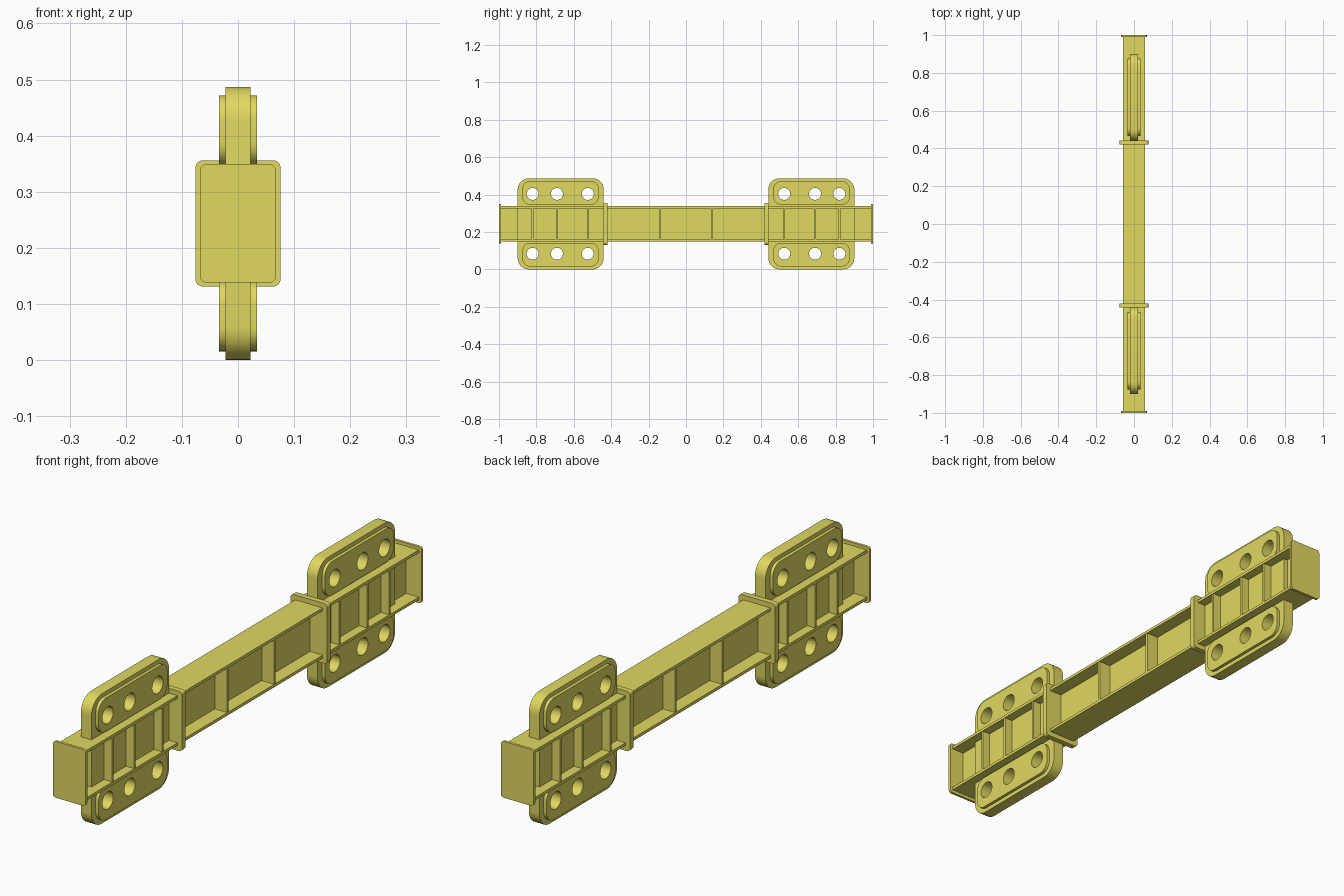
import bpy, bmesh
from math import sin, cos, pi

if "Cube" in bpy.data.objects:
    bpy.data.objects.remove(bpy.data.objects["Cube"])

MID = 0.2435            # height of the beam centre line
HOLES = (0.525, 0.69, 0.82)

paint = bpy.data.materials.new("yellow_paint")
paint.diffuse_color = (0.75, 0.69, 0.12, 1)
paint.use_nodes = True
paint.node_tree.nodes["Principled BSDF"].inputs["Base Color"].default_value = paint.diffuse_color


def round_rect(u0, u1, v0, v1, r, n=8):
    pts = []
    for cu, cv, a in ((u1 - r, v1 - r, 0), (u0 + r, v1 - r, 1),
                      (u0 + r, v0 + r, 2), (u1 - r, v0 + r, 3)):
        for i in range(n + 1):
            t = (a + i / n) * pi / 2
            pts.append((cu + r * cos(t), cv + r * sin(t)))
    return pts


def rect(u0, u1, v0, v1):
    return [(u0, v0), (u1, v0), (u1, v1), (u0, v1)]


def circle(u, v, r=0.032, n=32):
    return [(u + r * cos(2 * pi * i / n), v + r * sin(2 * pi * i / n)) for i in range(n)]


def slab(name, loops, axis, lo, hi):
    """Fill an outline (plus hole loops) and extrude it along X or Y."""
    bm = bmesh.new()
    for loop in loops:
        vs = [bm.verts.new((lo, u, v) if axis == 'X' else (u, lo, v)) for u, v in loop]
        for i in range(len(vs)):
            bm.edges.new((vs[i - 1], vs[i]))
    bmesh.ops.triangle_fill(bm, edges=bm.edges[:], use_beauty=True)
    ext = bmesh.ops.extrude_face_region(bm, geom=bm.faces[:], use_keep_orig=True)
    d = hi - lo
    bmesh.ops.translate(bm, verts=[g for g in ext["geom"] if isinstance(g, bmesh.types.BMVert)],
                        vec=(d, 0, 0) if axis == 'X' else (0, d, 0))
    bmesh.ops.recalc_face_normals(bm, faces=bm.faces[:])
    me = bpy.data.meshes.new(name)
    bm.to_mesh(me)
    bm.free()
    me.materials.append(paint)
    ob = bpy.data.objects.new(name, me)
    bpy.context.collection.objects.link(ob)
    return ob


def span(s, a, b):
    return sorted((s * a, s * b))


# I-section beam
W, H, T, WEB = 0.057, 0.094, 0.011, 0.005
half = [(W, -H), (W, -H + T), (WEB, -H + T), (WEB, H - T), (W, H - T), (W, H)]
profile = half + [(-x, z) for x, z in reversed(half)]
slab("beam", [[(x, z + MID) for x, z in profile]], 'Y', -0.992, 0.992)

# Stiffener ribs, one on each face of the web
def ribs(name, y, inner):
    for s in (-1, 1):
        slab(name, [rect(y - 0.005, y + 0.005, MID - H + T, MID + H - T)],
             'X', *span(s, inner, 0.055))

for s in (-1, 1):
    ribs("middle_rib", s * 0.139, WEB)

    # End cap and collar plates
    slab("end_plate", [round_rect(-0.068, 0.068, 0.138, 0.349, 0.012)], 'Y', *span(s, 0.99, 1.0))
    slab("collar_plate", [round_rect(-0.076, 0.076, 0.131, 0.356, 0.014)], 'Y', *span(s, 0.42, 0.441))

    # Bolt plate with six holes
    y0, y1 = span(s, 0.44, 0.90)
    rows = {z: [circle(s * y, z) for y in HOLES] for z in (MID - 0.16, MID + 0.16)}
    slab("bolt_plate", [round_rect(y0, y1, 0, 2 * MID, 0.06)] + sum(rows.values(), []),
         'X', -0.022, 0.022)

    # Raised pads around each row of holes, both sides
    p0, p1 = span(s, 0.467, 0.875)
    for z, holes in rows.items():
        for side in (-1, 1):
            slab("bolt_pad", [round_rect(p0, p1, z - 0.058, z + 0.068, 0.042) if z > MID else
                              round_rect(p0, p1, z - 0.068, z + 0.058, 0.042)] + holes,
                 'X', *span(side, 0.022, 0.034))

    # Ribs in line with the bolts
    for y in HOLES:
        ribs("bolt_rib", s * y, 0.022)

# Smooth round surfaces, keep hard edges
bpy.ops.object.select_all(action='SELECT')
bpy.context.view_layer.objects.active = bpy.context.scene.objects["beam"]
bpy.ops.object.shade_smooth_by_angle()
